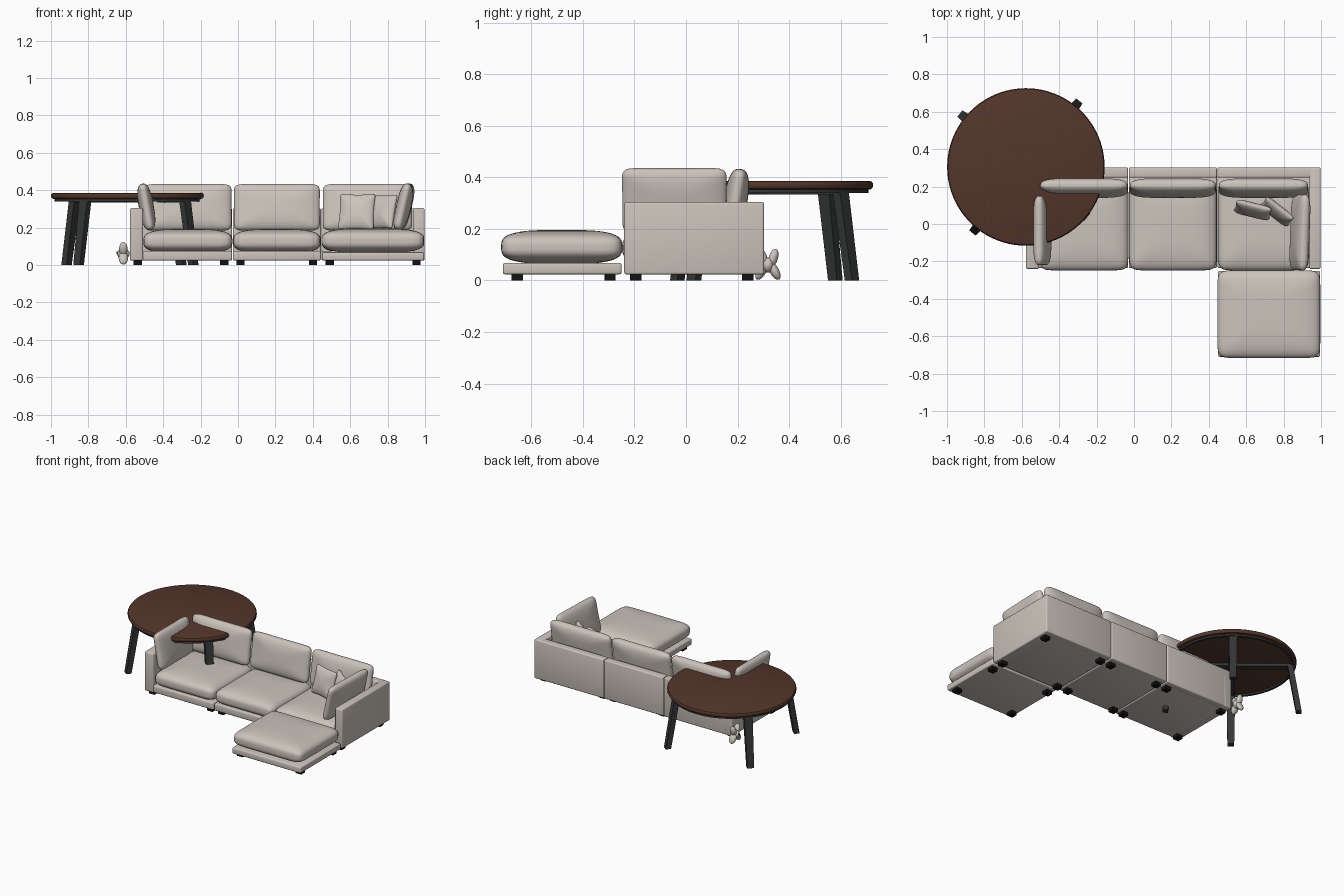
import bpy, bmesh, math
from mathutils import Vector, Matrix

if "Cube" in bpy.data.objects:
    bpy.data.objects.remove(bpy.data.objects["Cube"])

def mat(name, c):
    m = bpy.data.materials.new(name)
    m.diffuse_color = (*c, 1)
    m.use_nodes = True
    m.node_tree.nodes["Principled BSDF"].inputs["Base Color"].default_value = m.diffuse_color
    return m

FABRIC = mat("beige fabric", (0.60, 0.55, 0.50))
WOOD = mat("dark wood", (0.088, 0.037, 0.023))
METAL = mat("charcoal metal", (0.035, 0.037, 0.037))
BLACK = mat("black plastic", (0.006, 0.006, 0.006))

def finish(name, bm, m, smooth=True):
    bmesh.ops.recalc_face_normals(bm, faces=bm.faces)
    me = bpy.data.meshes.new(name)
    bm.to_mesh(me)
    bm.free()
    ob = bpy.data.objects.new(name, me)
    bpy.context.collection.objects.link(ob)
    me.materials.append(m)
    for p in me.polygons:
        p.use_smooth = smooth
    return ob

def box(name, lo, hi, m, bevel=0.0):
    bm = bmesh.new()
    bmesh.ops.create_cube(bm, size=1)
    for v in bm.verts:
        v.co = Vector([(a + b) / 2 + c * (b - a) for a, b, c in zip(lo, hi, v.co)])
    if bevel:
        bmesh.ops.bevel(bm, geom=bm.edges[:], offset=bevel, segments=3, profile=0.5, affect='EDGES')
    ob = finish(name, bm, m)
    bpy.ops.object.select_all(action='DESELECT')
    ob.select_set(True)
    bpy.context.view_layer.objects.active = ob
    bpy.ops.object.shade_smooth_by_angle(angle=math.radians(35))
    return ob

def cushion(name, size, loc, rot=(0, 0, 0), a=9, b=2.8, pinch=0.0, m=FABRIC):
    """Superellipsoid cushion, thin along its local z; pinch draws the sides in."""
    bm = bmesh.new()
    bmesh.ops.create_cube(bm, size=2)
    bmesh.ops.subdivide_edges(bm, edges=bm.edges[:], cuts=17, use_grid_fill=True)
    R = Matrix.Rotation(rot[2], 3, 'Z') @ Matrix.Rotation(rot[1], 3, 'Y') @ Matrix.Rotation(rot[0], 3, 'X')
    for v in bm.verts:
        p = v.co
        n = ((abs(p.x)**a + abs(p.y)**a)**(b / a) + abs(p.z)**b)**(1 / b)
        q = p / n
        x = q.x * (1 - pinch * (1 - q.y**2))
        y = q.y * (1 - pinch * (1 - q.x**2))
        v.co = R @ Vector((x * size[0] / 2, y * size[1] / 2, q.z * size[2] / 2)) + Vector(loc)
    return finish(name, bm, m)

def beam(name, p0, p1, side, w0, w1, d, m):
    """Tapered bar from p0 to p1; width runs along side."""
    p0, p1 = Vector(p0), Vector(p1)
    side = Vector(side).normalized()
    ax = (p1 - p0).normalized()
    dep = ax.cross(side).normalized()
    if abs(ax.z) > 0.5:
        dep.z = 0          # keep foot flat on the floor
        dep.normalize()
    bm = bmesh.new()
    rings = []
    for p, w in ((p0, w0), (p1, w1)):
        rings.append([bm.verts.new(p + side * s * w / 2 + dep * t * d / 2)
                      for s, t in ((-1, -1), (1, -1), (1, 1), (-1, 1))])
    for i in range(4):
        j = (i + 1) % 4
        bm.faces.new((rings[0][i], rings[0][j], rings[1][j], rings[1][i]))
    bm.faces.new(rings[0])
    bm.faces.new(rings[1])
    return finish(name, bm, m, False)

def lathe(name, profile, centre, m, n=96):
    """Closed profile of (radius, z) turned about a vertical axis."""
    bm = bmesh.new()
    rows = []
    for r, z in profile:
        if r == 0:
            rows.append([bm.verts.new((centre[0], centre[1], z))] * n)
        else:
            rows.append([bm.verts.new((centre[0] + r * math.cos(2 * math.pi * i / n),
                                       centre[1] + r * math.sin(2 * math.pi * i / n), z)) for i in range(n)])
    for k in range(len(rows) - (1 if profile[0][0] == 0 else 0)):
        A, B = rows[k], rows[(k + 1) % len(rows)]
        for i in range(n):
            j = (i + 1) % n
            f = list(dict.fromkeys((A[i], A[j], B[j], B[i])))
            if len(f) > 2:
                bm.faces.new(f)
    ob = finish(name, bm, m)
    bpy.ops.object.select_all(action='DESELECT')
    ob.select_set(True)
    bpy.context.view_layer.objects.active = ob
    bpy.ops.object.shade_smooth_by_angle(angle=math.radians(35))
    return ob

# Sofa modules: base, back panel, seat and back cushion
modules = [("left", -0.578, -0.032, -0.506, -0.03),
           ("middle", -0.028, 0.443, -0.026, 0.442),
           ("right", 0.447, 0.997, 0.449, 0.935)]
for n, x0, x1, c0, c1 in modules:
    box(n + "_base", (x0, -0.235, 0.024), (x1, 0.30, 0.075), FABRIC, 0.008)
    box(n + "_back_panel", (x0, 0.248, 0.024), (x1, 0.303, 0.303), FABRIC, 0.008)
    cx = (c0 + c1) / 2
    cushion(n + "_seat_cushion", (c1 - c0, 0.48, 0.13), (cx, -0.008, 0.127), a=12, b=3.2)
    cushion(n + "_back_cushion", (c1 - c0 - 0.004, 0.255, 0.092), (cx, 0.192, 0.308),
            rot=(math.radians(90 - 9), 0, 0), a=10, b=2.6, pinch=0.015)
    for fx in (x0 + 0.042, x1 - 0.042):
        for fy in (-0.195, 0.24):
            box(n + "_foot", (fx - 0.022, fy - 0.022, 0), (fx + 0.022, fy + 0.022, 0.03), BLACK)

# Arms
box("left_arm", (-0.578, -0.24, 0.023), (-0.508, 0.303, 0.304), FABRIC, 0.009)
box("right_arm", (0.938, -0.24, 0.023), (0.998, 0.303, 0.304), FABRIC, 0.009)

# Side cushions leaning on the arms
cushion("left_side_cushion", (0.255, 0.375, 0.08), (-0.49, -0.035, 0.31),
        rot=(0, math.radians(90 - 10), 0), a=10, b=2.6, pinch=0.015)
cushion("right_side_cushion", (0.255, 0.41, 0.08), (0.887, -0.045, 0.312),
        rot=(0, math.radians(90 + 13), math.radians(-2)), a=10, b=2.6, pinch=0.015)

# Throw pillows
cushion("throw_pillow_a", (0.20, 0.20, 0.065), (0.635, 0.075, 0.285),
        rot=(math.radians(75), 0, math.radians(-14)), a=12, b=1.9, pinch=0.07)
cushion("throw_pillow_b", (0.19, 0.19, 0.065), (0.765, 0.065, 0.285),
        rot=(math.radians(75), 0, math.radians(-38)), a=12, b=1.9, pinch=0.07)

# Ottoman
box("ottoman_base", (0.45, -0.71, 0.024), (0.995, -0.25, 0.068), FABRIC, 0.008)
cushion("ottoman_cushion", (0.55, 0.47, 0.132), (0.721, -0.482, 0.13), a=12, b=3.2)
for fx in (0.49, 0.955):
    for fy in (-0.655, -0.295):
        box("ottoman_foot", (fx - 0.022, fy - 0.022, 0), (fx + 0.022, fy + 0.022, 0.03), BLACK)

# Round table: top, ring, cross bars and splayed legs
TC = (-0.578, 0.305)
lathe("table_top", [(0, 0.352), (0.405, 0.352), (0.416, 0.356), (0.421, 0.365), (0.421, 0.375),
                    (0.416, 0.383), (0.408, 0.386), (0, 0.386)], TC, WOOD)
lathe("table_ring", [(0.385, 0.34), (0.402, 0.34), (0.402, 0.354), (0.385, 0.354)], TC, METAL)
for k in range(4):
    t = math.radians(51 + 90 * k)
    r = Vector((math.cos(t), math.sin(t), 0))
    side = Vector((-r.y, r.x, 0))
    c = Vector((*TC, 0))
    beam("table_leg", c + r * 0.436, c + r * 0.378 + Vector((0, 0, 0.353)), side, 0.044, 0.056, 0.036, METAL)
    beam("table_cross_bar", c + Vector((0, 0, 0.343)), c + r * 0.385 + Vector((0, 0, 0.343)),
         side, 0.045, 0.045, 0.02, METAL)

# Small soft toy on the floor behind the left arm
TOY = Vector((-0.613, 0.318, 0.06))
for sy in (-1, 1):
    cushion("toy_upper_lobe", (0.045, 0.036, 0.075), TOY + Vector((0, sy * 0.02, 0.026)),
            rot=(math.radians(-sy * 18), 0, 0), a=2, b=2)
    cushion("toy_lower_lobe", (0.05, 0.036, 0.075), TOY + Vector((0, sy * 0.025, -0.023)),
            rot=(math.radians(sy * 28), 0, 0), a=2, b=2)
cushion("toy_body", (0.066, 0.045, 0.06), TOY, a=2, b=2)
cushion("toy_nose", (0.012, 0.014, 0.016), TOY + Vector((-0.032, 0, 0.004)), a=2, b=2, m=BLACK)
